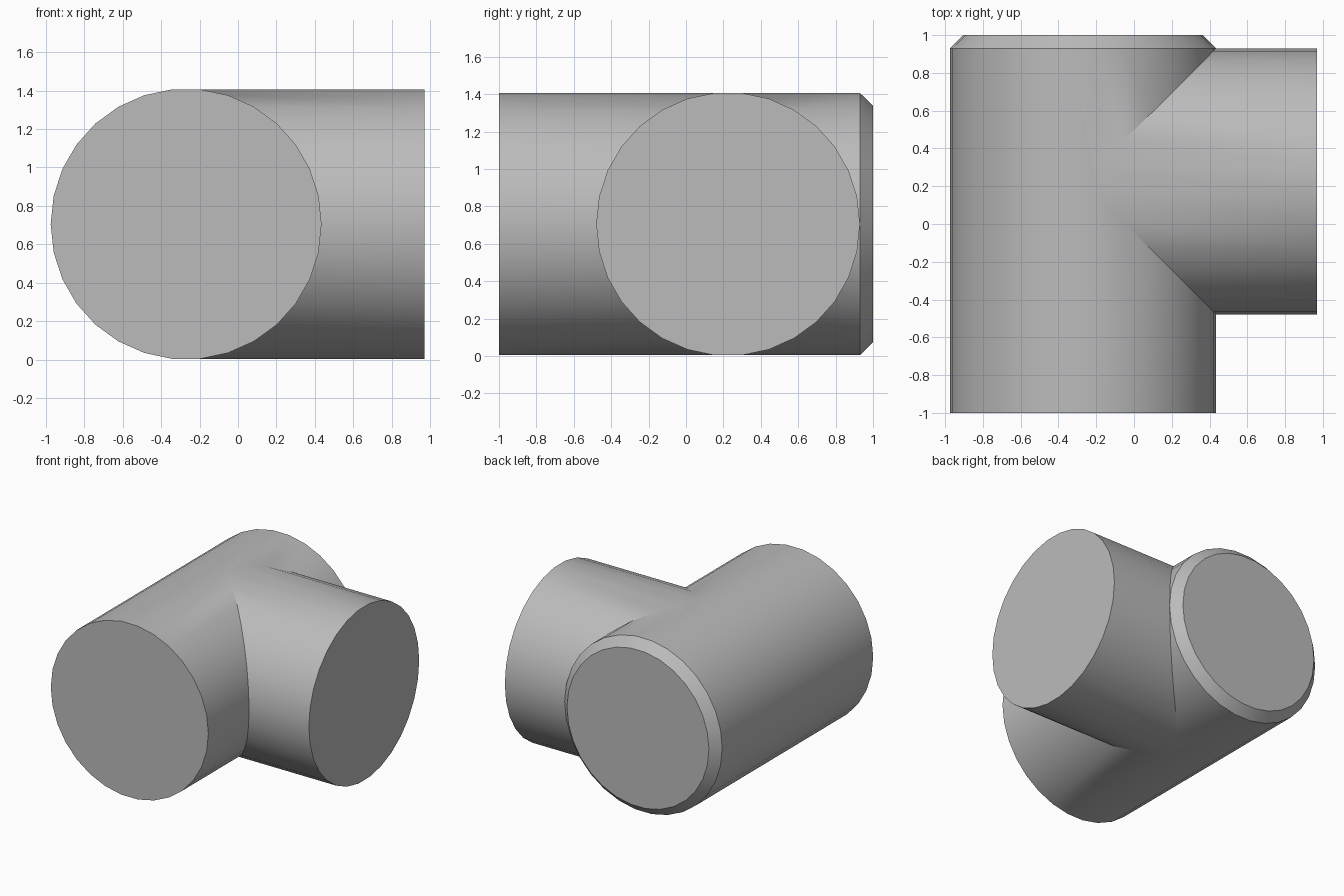
import bpy, bmesh
from math import cos, sin, tau

cube = bpy.data.objects.get("Cube")
if cube:
    bpy.data.objects.remove(cube)

SIDES, R = 30, 0.705
XC, YC, ZC = -0.27, 0.225, 0.705      # crossing point of the two pipe axes
FRONT, RIM, BACK, END = -1.0, 0.93, 1.0, 0.97
CHAMFER = 0.07

grey = bpy.data.materials.new("plain grey")
grey.use_nodes = True
colour = (0.5, 0.5, 0.5, 1)
grey.diffuse_color = colour
grey.node_tree.nodes["Principled BSDF"].inputs["Base Color"].default_value = colour

bm = bmesh.new()
angles = [tau * i / SIDES for i in range(SIDES)]


def main_ring(y, r=R):
    return [bm.verts.new((XC + r * cos(a), y, ZC + r * sin(a))) for a in angles]


def bridge(ring_a, ring_b, i, j):
    bm.faces.new((ring_a[i], ring_a[j], ring_b[j], ring_b[i]))


# Main pipe rings, and the mitred seam where the branch meets it
front, rim, back = main_ring(FRONT), main_ring(RIM), main_ring(BACK, R - CHAMFER)
seam = [bm.verts.new((XC + R * abs(cos(a)), YC + R * cos(a), ZC + R * sin(a)))
        for a in angles]
mouth = [bm.verts.new((END, YC + R * cos(a), ZC + R * sin(a))) for a in angles]


def mirrored(i):
    return (SIDES // 2 - i) % SIDES


for i in range(SIDES):
    j = (i + 1) % SIDES
    bridge(rim, back, i, j)           # chamfer
    bridge(seam, mouth, i, j)         # branch wall
    open_i, open_j = cos(angles[i]) > 0, cos(angles[j]) > 0
    if open_i and open_j:             # main wall either side of the branch
        mi, mj = mirrored(i), mirrored(j)
        bm.faces.new((front[i], front[j], seam[mj], seam[mi]))
        bm.faces.new((seam[i], seam[j], rim[j], rim[i]))
    elif open_i or open_j:            # top and bottom strips touching the seam
        k, other = (i, j) if open_i else (j, i)
        bm.faces.new((front[other], front[k], seam[mirrored(k)], seam[k],
                      rim[k], rim[other]))
    else:
        bridge(front, rim, i, j)

# Flat end caps
for ring in (front, back, mouth):
    bm.faces.new(ring)

bmesh.ops.remove_doubles(bm, verts=bm.verts, dist=0.0005)
bmesh.ops.recalc_face_normals(bm, faces=bm.faces)

mesh = bpy.data.meshes.new("tee_pipe")
bm.to_mesh(mesh)
bm.free()
mesh.materials.append(grey)
tee = bpy.data.objects.new("tee_pipe", mesh)
bpy.context.collection.objects.link(tee)

bpy.ops.object.select_all(action="DESELECT")
tee.select_set(True)
bpy.context.view_layer.objects.active = tee
bpy.ops.object.shade_smooth_by_angle(angle=tau / 12)
